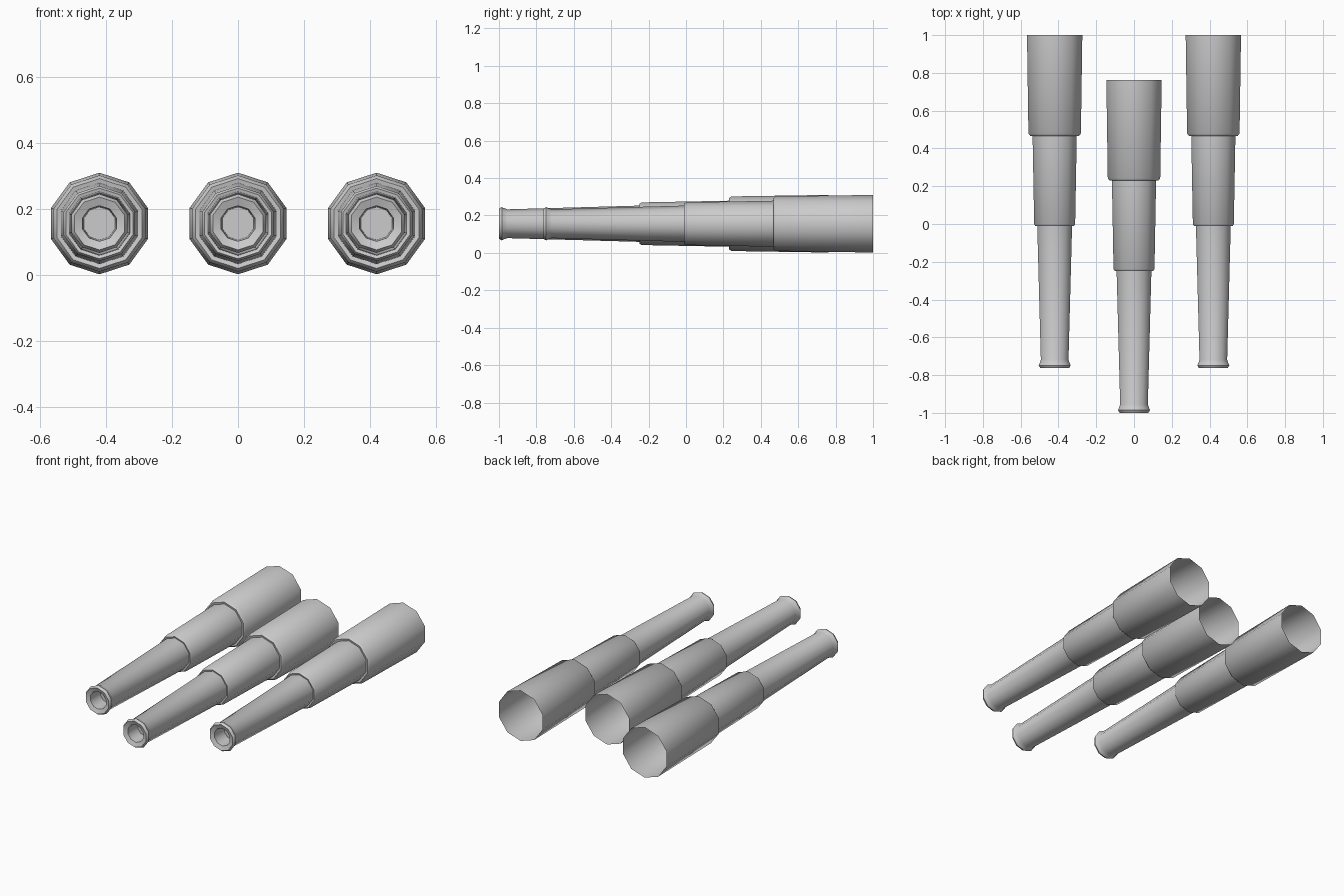
import bpy, bmesh, math

if "Cube" in bpy.data.objects:
    bpy.data.objects.remove(bpy.data.objects["Cube"])

SIDES = 10
AXIS_Z = 0.156
# (y, corner radius) from the closed bore bottom, out of the muzzle, to the open rear
PROFILE = [
    (-0.90, 0.050), (-0.99, 0.054),                                      # bore
    (-1.00, 0.080), (-0.985, 0.089), (-0.972, 0.083), (-0.955, 0.077),   # flared muzzle
    (-0.245, 0.097),                                                     # front tube
    (-0.248, 0.107), (-0.238, 0.114), (0.233, 0.123),                    # middle tube
    (0.230, 0.136), (0.242, 0.146), (0.763, 0.154),                      # rear tube
]


def barrel(name, x, dy):
    bm = bmesh.new()
    rings = []
    for y, r in PROFILE:
        ring = []
        for i in range(SIDES):
            a = 2 * math.pi * i / SIDES
            ring.append(bm.verts.new((x + r * math.sin(a), y + dy, AXIS_Z + r * math.cos(a))))
        rings.append(ring)
    # bore bottom, rear stays open
    bm.faces.new(rings[0][::-1])
    for a, b in zip(rings, rings[1:]):
        for i in range(SIDES):
            j = (i + 1) % SIDES
            bm.faces.new((a[i], a[j], b[j], b[i]))
    # outward normals: the tube side must point away from the axis
    bm.normal_update()
    bm.faces.ensure_lookup_table()
    f = bm.faces[-1]
    c = f.calc_center_median()
    if f.normal.x * (c.x - x) + f.normal.z * (c.z - AXIS_Z) < 0:
        bmesh.ops.reverse_faces(bm, faces=bm.faces[1:])
    if bm.faces[0].normal.y > 0:
        bmesh.ops.reverse_faces(bm, faces=[bm.faces[0]])
    me = bpy.data.meshes.new(name)
    bm.to_mesh(me)
    bm.free()
    ob = bpy.data.objects.new(name, me)
    bpy.context.collection.objects.link(ob)
    bpy.context.view_layer.objects.active = ob
    ob.select_set(True)
    bpy.ops.object.shade_smooth_by_angle(angle=math.radians(40))
    ob.select_set(False)


# Three stepped barrels, the outer two set back
for name, x, dy in (("left_barrel", -0.42, 0.237),
                    ("centre_barrel", 0.0, 0.0),
                    ("right_barrel", 0.42, 0.237)):
    barrel(name, x, dy)
